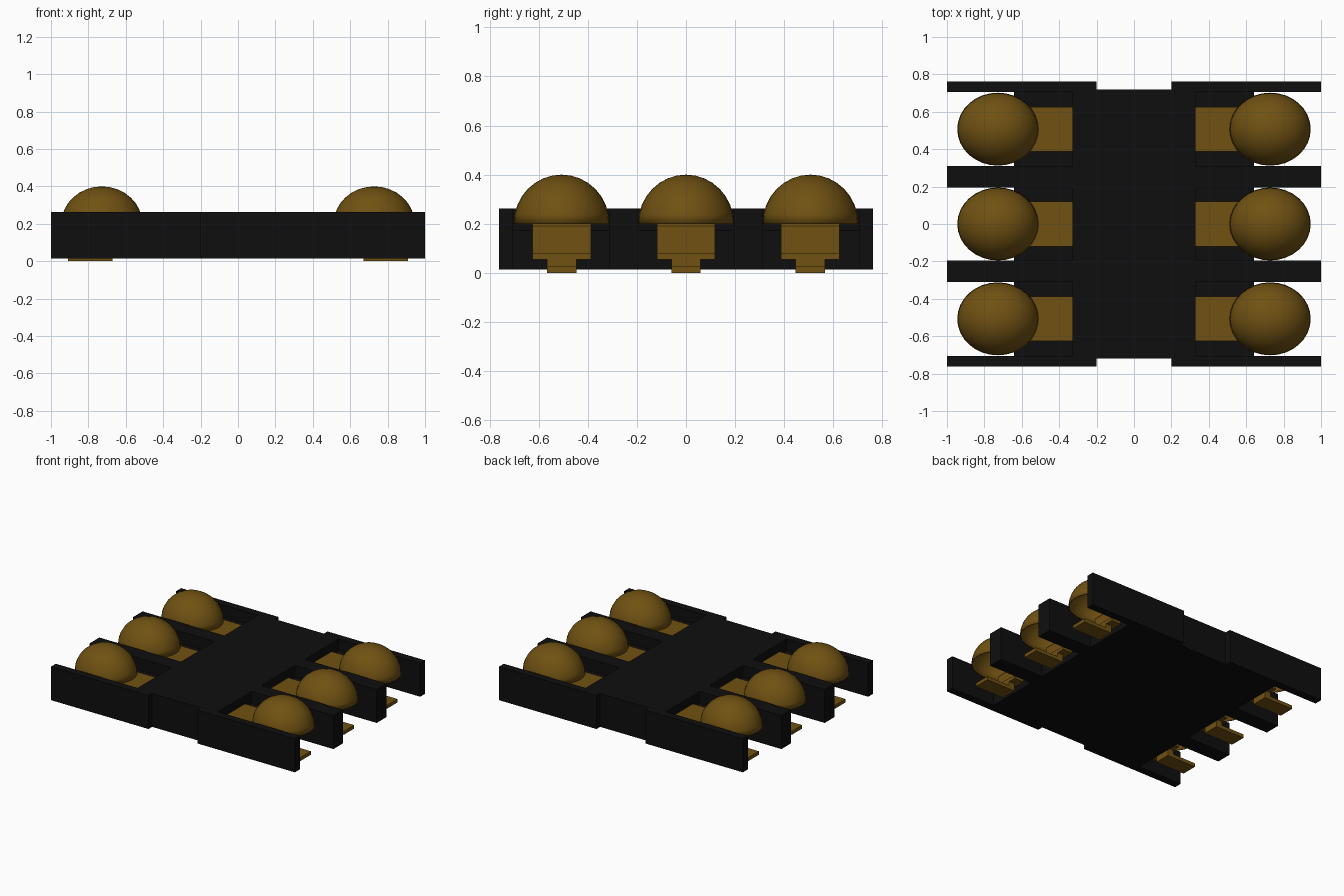
import bpy, bmesh
from mathutils import Matrix

cube = bpy.data.objects.get("Cube")
if cube:
    bpy.data.objects.remove(cube, do_unlink=True)


def material(name, color):
    mat = bpy.data.materials.new(name)
    mat.use_nodes = True
    mat.diffuse_color = color
    mat.node_tree.nodes["Principled BSDF"].inputs["Base Color"].default_value = color
    return mat


black = material("black plastic", (0.0045, 0.0045, 0.0045, 1))
brass = material("brass", (0.16, 0.082, 0.006, 1))


def add_object(name, bm, mat):
    bmesh.ops.recalc_face_normals(bm, faces=bm.faces)
    mesh = bpy.data.meshes.new(name)
    bm.to_mesh(mesh)
    bm.free()
    mesh.materials.append(mat)
    obj = bpy.data.objects.new(name, mesh)
    bpy.context.collection.objects.link(obj)
    return obj


def box(name, x, y, z, mat):
    """Box between low and high limits on each axis."""
    bm = bmesh.new()
    limits = (x, y, z)
    size = [hi - lo for lo, hi in limits]
    mid = [(hi + lo) / 2 for lo, hi in limits]
    bmesh.ops.create_cube(bm, size=1,
                          matrix=Matrix.Translation(mid) @ Matrix.Diagonal((*size, 1)))
    return add_object(name, bm, mat)


def strip(name, side, profile, y, half_width):
    """Side profile in x and z, extruded along y."""
    bm = bmesh.new()
    face = bm.faces.new([bm.verts.new((side * x, y - half_width, z)) for x, z in profile])
    out = bmesh.ops.extrude_face_region(bm, geom=[face])
    moved = [v for v in out["geom"] if isinstance(v, bmesh.types.BMVert)]
    bmesh.ops.translate(bm, verts=moved, vec=(0, 2 * half_width, 0))
    return add_object(name, bm, brass)


def dome(name, x, y):
    """Hollow half ellipsoid screw head."""
    bm = bmesh.new()
    bmesh.ops.create_uvsphere(bm, u_segments=32, v_segments=16, radius=1)
    low = [v for v in bm.verts if v.co.z < -0.01]
    bmesh.ops.delete(bm, geom=low, context="VERTS")
    bmesh.ops.transform(bm, verts=bm.verts, matrix=Matrix.Translation((x, y, 0.2))
                        @ Matrix.Diagonal((0.217, 0.195, 0.2, 1)))
    obj = add_object(name, bm, brass)
    for poly in obj.data.polygons:
        poly.use_smooth = True
    shell = obj.modifiers.new("shell", "SOLIDIFY")
    shell.thickness = 0.008
    shell.offset = -1


BOTTOM, TOP = 0.014, 0.262
PITCH = 0.507

# Central spine of the housing
box("central_block", (-0.33, 0.33), (-0.72, 0.72), (BOTTOM, TOP), black)

# Terminal strip: top contact, drop, ledge
contact = [(0.32, 0.2), (0.66, 0.2), (0.668, 0.19), (0.668, 0.08), (0.72, 0.08),
           (0.72, 0.055), (0.642, 0.055), (0.642, 0.175), (0.32, 0.175)]
# Narrow solder lead: drop and foot
lead = [(0.672, 0.08), (0.722, 0.08), (0.722, 0.026), (0.91, 0.026),
        (0.91, 0), (0.672, 0)]

for side, label in ((1, "left"), (-1, "right")):
    def span(a, b):
        return tuple(sorted((side * a, side * b)))

    # Dividing walls
    for end, place in ((-1, "front"), (1, "back")):
        outer = sorted((end * 0.705, end * 0.762))
        inner = sorted((end * 0.196, end * 0.311))
        box(f"{label}_{place}_outer_wall", span(0.2, 1), outer, (BOTTOM, TOP), black)
        box(f"{label}_{place}_divider", span(0.32, 1), inner, (BOTTOM, TOP), black)

    # Pocket floor, contact, lead and screw for each terminal
    for row, place in ((-1, "front"), (0, "middle"), (1, "back")):
        y = row * PITCH
        box(f"{label}_{place}_floor", span(0.32, 0.641), (y - 0.198, y + 0.198),
            (BOTTOM, 0.174), black)
        strip(f"{label}_{place}_contact", side, contact, y, 0.119)
        strip(f"{label}_{place}_lead", side, lead, y, 0.06)
        dome(f"{label}_{place}_screw_head", side * 0.728, y)
